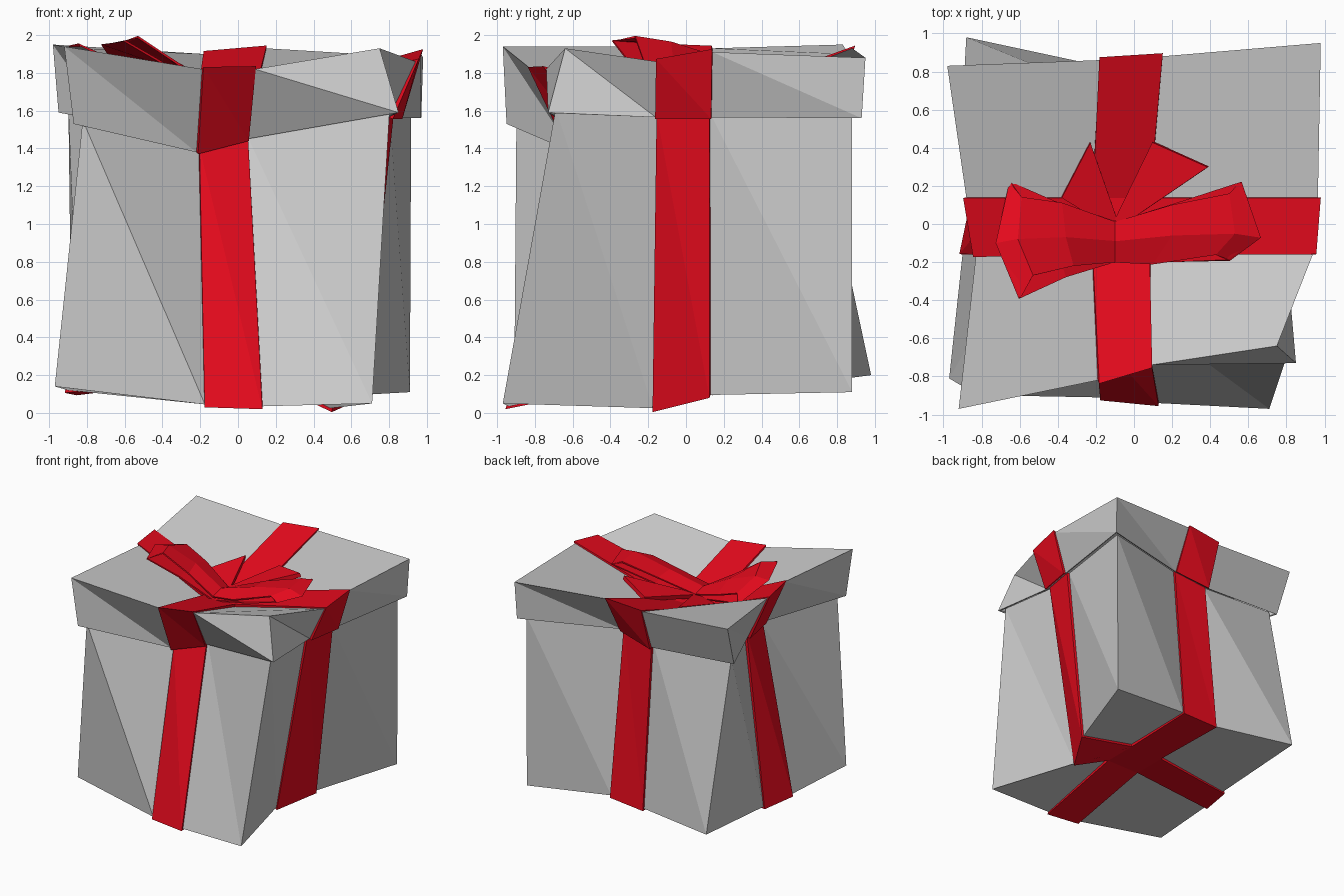
import bpy, bmesh

if "Cube" in bpy.data.objects:
    bpy.data.objects.remove(bpy.data.objects["Cube"])

red = bpy.data.materials.new("red_ribbon")
red.diffuse_color = (0.78, 0.003, 0.012, 1)
red.use_nodes = True
red.node_tree.nodes["Principled BSDF"].inputs["Base Color"].default_value = red.diffuse_color


def make(name, verts, faces, mat=None, thick=0, offset=1, recalc=False):
    me = bpy.data.meshes.new(name)
    bm = bmesh.new()
    vs = [bm.verts.new(v) for v in verts]
    for f in faces:
        bm.faces.new([vs[i] for i in f])
    if recalc:
        bmesh.ops.recalc_face_normals(bm, faces=bm.faces)
    bmesh.ops.delete(bm, geom=[v for v in bm.verts if not v.link_faces], context='VERTS')
    bm.to_mesh(me)
    bm.free()
    ob = bpy.data.objects.new(name, me)
    bpy.context.collection.objects.link(ob)
    if mat:
        me.materials.append(mat)
    if thick:
        m = ob.modifiers.new("thickness", 'SOLIDIFY')
        m.thickness, m.offset = thick, offset
    return ob


# Rim of 12 points, counter-clockwise from front left: corners plus both ribbon edges per side
def level(rim, zc, dx=0):
    """Rim plus the four points where the ribbons cross."""
    xs = [(rim[1][0] + rim[8][0]) / 2 + dx, (rim[2][0] + rim[7][0]) / 2 + dx]
    ys = [(rim[4][1] + rim[11][1]) / 2, (rim[5][1] + rim[10][1]) / 2]
    return rim + [(xs[0], ys[0], zc), (xs[1], ys[0], zc), (xs[1], ys[1], zc), (xs[0], ys[1], zc)]


CORNERS = [(0, 1, 12, 11), (2, 3, 4, 13), (14, 5, 6, 7), (10, 15, 8, 9)]
CROSS = [(1, 2, 13, 12), (13, 4, 5, 14), (15, 14, 7, 8), (11, 12, 15, 10), (12, 13, 14, 15)]


def caps(quads, top):
    return [tuple(i + 16 for i in q) if top else q[::-1] for q in quads]


def sides(idx):
    """Side walls, split along the diagonal from top left to bottom right."""
    out = []
    for i in idx:
        j = (i + 1) % 12
        out += [(i, j, i + 16), (j, j + 16, i + 16)]
    return out


def wrapped_box(name, low, high, closed_top):
    """Thin-walled open box, closed above or below, with a crossed ribbon on its outside."""
    verts = low + high
    make(name, verts, caps(CORNERS + CROSS, closed_top) + sides(range(12)), None, 0.015, -1)
    make(name + "_ribbon", verts, caps(CROSS, closed_top) + sides((1, 4, 7, 10)), red, 0.022)


base_rim = [(-.97, -.81, .14), (-.175, -.91, .045), (.13, -.94, .035), (.71, -.97, .05),
            (.49, -.175, .025), (.65, .13, .095), (.91, .88, .11), (.15, .81, .2),
            (-.18, .83, .18), (-.88, .98, .2), (-.84, .14, .11), (-.90, -.16, .12)]
brim = [(-.87, -.95, 1.53), (-.22, -.60, 1.38), (.05, -.51, 1.45), (.85, -.73, 1.59),
        (.80, -.16, 1.565), (.85, .135, 1.565), (.97, .93, 1.56), (.13, .69, 1.60),
        (-.18, .73, 1.54), (-.95, .70, 1.59), (-.69, .14, 1.54), (-.63, -.17, 1.54)]
lid_rim = [(-.92, -.97, 1.94), (-.19, -.82, 1.82), (.09, -.74, 1.82), (.75, -.64, 1.93),
           (.94, -.155, 1.86), (.965, .14, 1.91), (.98, .95, 1.88), (.15, .88, 1.93),
           (-.18, .86, 1.90), (-.98, .83, 1.95), (-.88, .14, 1.93), (-.83, -.17, 1.94)]
neck = [(x * .945, y * .945, z + .02) for x, y, z in brim]

wrapped_box("box", level(base_rim, .2), level(neck, 1.50), False)
wrapped_box("lid", level(brim, 1.49), level(lid_rim, 1.65, -.035), True)


# Bow loops: bands of three points running out over the top and back underneath
def bow_loop(name, rows):
    verts = [p for r in rows for p in r]
    faces = [(3 * r + c, 3 * r + c + 1, 3 * r + c + 4, 3 * r + c + 3)
             for r in range(len(rows) - 1) for c in range(2)]
    make(name, verts, faces, red, 0.012, 0, True)


bow_loop("bow_loop_left", [
    [(-.10, .01, 1.70), (-.10, -.09, 1.73), (-.10, -.20, 1.70)],
    [(-.38, .11, 1.81), (-.36, -.07, 1.87), (-.32, -.22, 1.85)],
    [(-.59, .14, 1.89), (-.61, -.08, 1.96), (-.53, -.27, 1.99)],
    [(-.65, .22, 1.85), (-.72, -.10, 1.95), (-.60, -.39, 1.97)],
    [(-.42, .12, 1.77), (-.42, -.08, 1.84), (-.36, -.28, 1.83)],
    [(-.10, .01, 1.67), (-.10, -.09, 1.67), (-.10, -.20, 1.67)]])
bow_loop("bow_loop_right", [
    [(-.10, .01, 1.70), (-.10, -.09, 1.73), (-.10, -.20, 1.70)],
    [(.20, .10, 1.80), (.20, -.06, 1.81), (.10, -.21, 1.73)],
    [(.50, .16, 1.88), (.53, -.05, 1.88), (.43, -.16, 1.83)],
    [(.56, .22, 1.87), (.66, -.07, 1.86), (.50, -.19, 1.81)],
    [(.22, .11, 1.75), (.24, -.07, 1.76), (.20, -.20, 1.73)],
    [(-.10, .01, 1.67), (-.10, -.09, 1.67), (-.10, -.20, 1.67)]])

# Bow tails fanning out to the back
make("bow_tail_left", [(-.15, .0, 1.68), (-.09, .03, 1.69), (-.23, .43, 1.77), (-.38, .14, 1.73)],
     [(0, 1, 2, 3)], red, 0.035, 0)
make("bow_tail_right", [(-.10, .02, 1.69), (-.05, .0, 1.69), (.39, .30, 1.83), (.10, .43, 1.77)],
     [(0, 1, 2, 3)], red, 0.035, 0)
